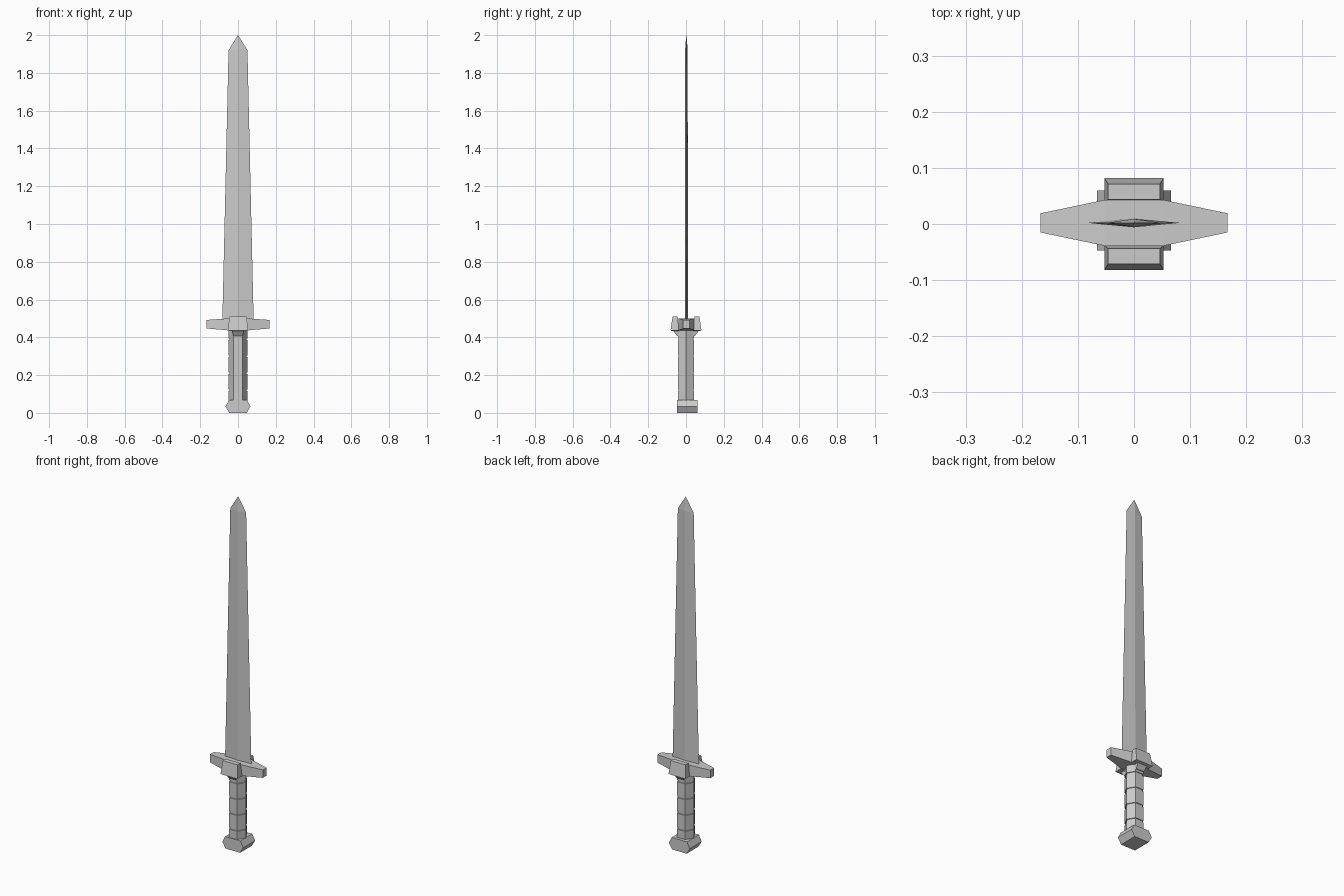
import bpy, bmesh, math

if "Cube" in bpy.data.objects:
    bpy.data.objects.remove(bpy.data.objects["Cube"])


def loft(name, rings):
    """Skin a stack of equal-length point rings and cap both ends."""
    bm = bmesh.new()
    rows = [[bm.verts.new(p) for p in ring] for ring in rings]
    n = len(rows[0])
    for a, b in zip(rows, rows[1:]):
        for i in range(n):
            j = (i + 1) % n
            bm.faces.new((a[i], a[j], b[j], b[i]))
    bm.faces.new(rows[0][::-1])
    bm.faces.new(rows[-1])
    bmesh.ops.recalc_face_normals(bm, faces=bm.faces)
    mesh = bpy.data.meshes.new(name)
    bm.to_mesh(mesh)
    bm.free()
    ob = bpy.data.objects.new(name, mesh)
    bpy.context.collection.objects.link(ob)
    return ob


def rect(hx, y0, y1, z):
    return [(-hx, y0, z), (hx, y0, z), (hx, y1, z), (-hx, y1, z)]


def diamond(hx, hy, z, y=0.002):
    return [(-hx, y, z), (0, y - hy, z), (hx, y, z), (0, y + hy, z)]


def hexagon(r, z):
    return [(r * math.cos(i * math.pi / 3), r * math.sin(i * math.pi / 3), z)
            for i in range(6)]


# Blade: tapering diamond section with a short point
blade = loft("blade", [diamond(0.083, 0.008, 0.48), diamond(0.05, 0.007, 1.92),
                       diamond(0.0005, 0.0005, 2.0)])

# Crossguard: tapered arms around a flat centre, lofted along x
def guard_ring(x, hy, z0, z1, y=0.002):
    return [(x, y - hy, z0), (x, y + hy, z0), (x, y + hy, z1), (x, y - hy, z1)]

sections = [(0.167, 0.017, 0.447, 0.492), (0.052, 0.041, 0.437, 0.5)]
guard = loft("crossguard",
             [guard_ring(-x, *s) for x, *s in sections] +
             [guard_ring(x, *s) for x, *s in reversed(sections)])

# Guard blocks: flared plates on the front and back with a bevelled foot
for name, s in (("front_guard_block", -1), ("back_guard_block", 1)):
    loft(name, [rect(0.025, s * 0.038, s * 0.048, 0.408),
                rect(0.03, s * 0.038, s * 0.066, 0.433),
                rect(0.053, s * 0.038, s * 0.082, 0.436),
                rect(0.046, s * 0.044, s * 0.071, 0.51)])

# Grip: hexagonal handle with four wrapped grooves
rings = [hexagon(0.05, 0.06)]
for z in (0.12, 0.21, 0.30, 0.39):
    rings += [hexagon(0.05, z - 0.005), hexagon(0.046, z - 0.004),
              hexagon(0.046, z + 0.004), hexagon(0.05, z + 0.005)]
rings.append(hexagon(0.05, 0.445))
loft("grip", rings)

# Pommel: block bulging sideways at mid height
loft("pommel", [rect(h, -0.047, 0.06, z)
                for h, z in ((0.046, 0), (0.066, 0.034), (0.048, 0.068))])
